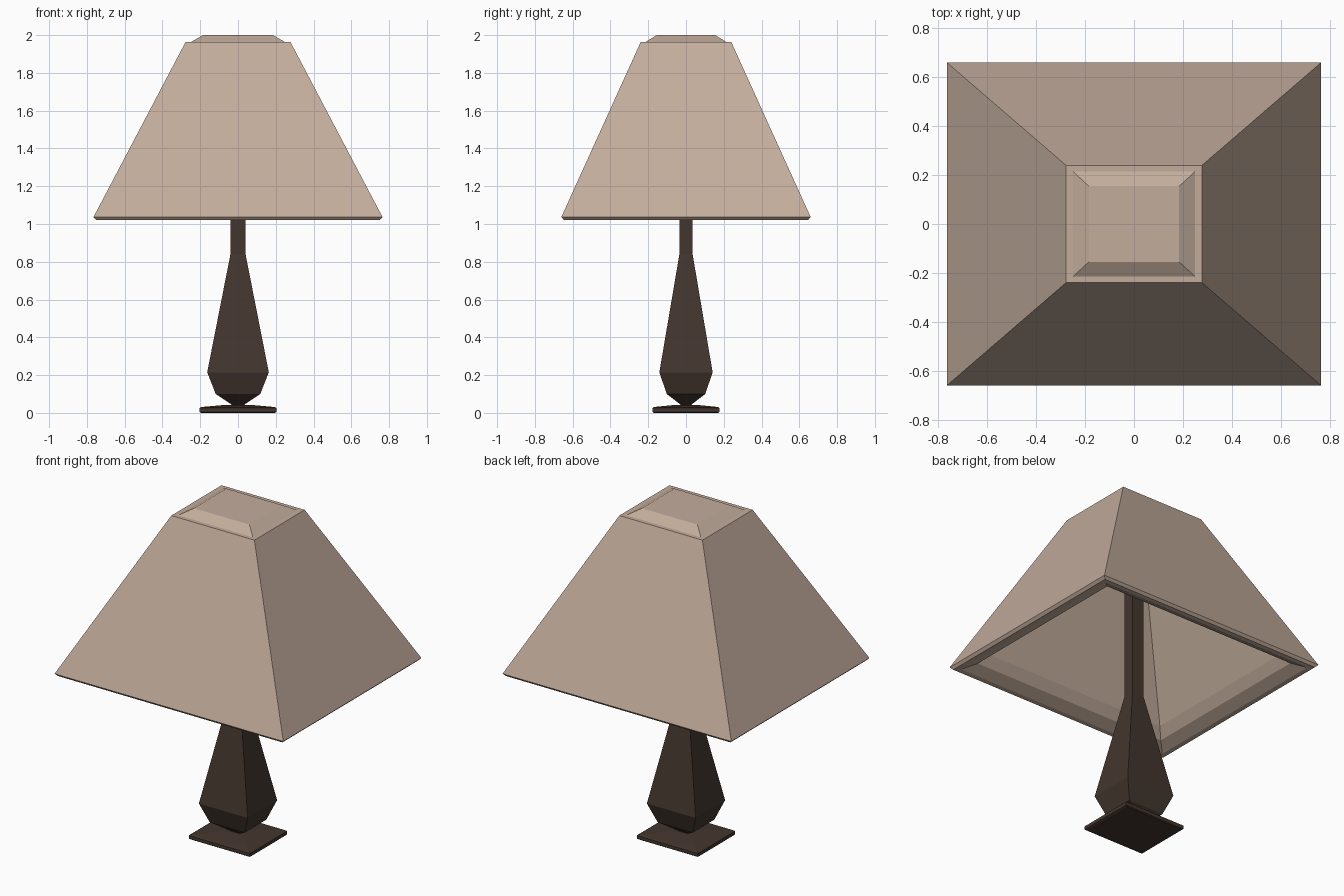
import bpy, bmesh

if "Cube" in bpy.data.objects:
    bpy.data.objects.remove(bpy.data.objects["Cube"])


def material(name, rgb):
    m = bpy.data.materials.new(name)
    m.diffuse_color = (*rgb, 1)
    m.use_nodes = True
    m.node_tree.nodes["Principled BSDF"].inputs["Base Color"].default_value = m.diffuse_color
    return m


linen = material("beige linen", (0.54, 0.415, 0.33))
wood = material("dark brown wood", (0.056, 0.037, 0.027))


def rect_loft(name, rings, mat):
    """Loft rectangles (half x, half y, z) and cap both ends."""
    bm = bmesh.new()
    loops = [[bm.verts.new((sx * x, sy * y, z))
              for sx, sy in ((-1, -1), (1, -1), (1, 1), (-1, 1))]
             for x, y, z in rings]
    for a, b in zip(loops, loops[1:]):
        for i in range(4):
            j = (i + 1) % 4
            bm.faces.new((a[i], a[j], b[j], b[i]))
    bm.faces.new(loops[0])
    bm.faces.new(loops[-1])
    bmesh.ops.recalc_face_normals(bm, faces=bm.faces)
    me = bpy.data.meshes.new(name)
    bm.to_mesh(me)
    bm.free()
    me.materials.append(mat)
    ob = bpy.data.objects.new(name, me)
    bpy.context.collection.objects.link(ob)
    return ob


# Thick hollow shade: inner ceiling, inner wall, sloped lip, outer wall, bevelled cap
rect_loft("shade", [
    (0.21, 0.163, 1.88),
    (0.613, 0.51, 1.11),
    (0.655, 0.552, 1.055),
    (0.72, 0.617, 1.022),
    (0.75, 0.647, 1.022),
    (0.765, 0.66, 1.037),
    (0.278, 0.24, 1.963),
    (0.25, 0.215, 1.963),
    (0.185, 0.155, 2.0),
], linen)

# Tapered square body and neck
rect_loft("lamp_body", [
    (0.035, 0.03, 0.03),
    (0.035, 0.03, 0.045),
    (0.118, 0.102, 0.10),
    (0.163, 0.141, 0.215),
    (0.04, 0.035, 0.84),
    (0.04, 0.035, 1.89),
], wood)

# Flat foot with a softened edge and slightly domed top
rect_loft("foot", [
    (0.195, 0.17, 0.0),
    (0.205, 0.177, 0.005),
    (0.205, 0.177, 0.025),
    (0.195, 0.17, 0.031),
    (0.06, 0.052, 0.043),
], wood)
